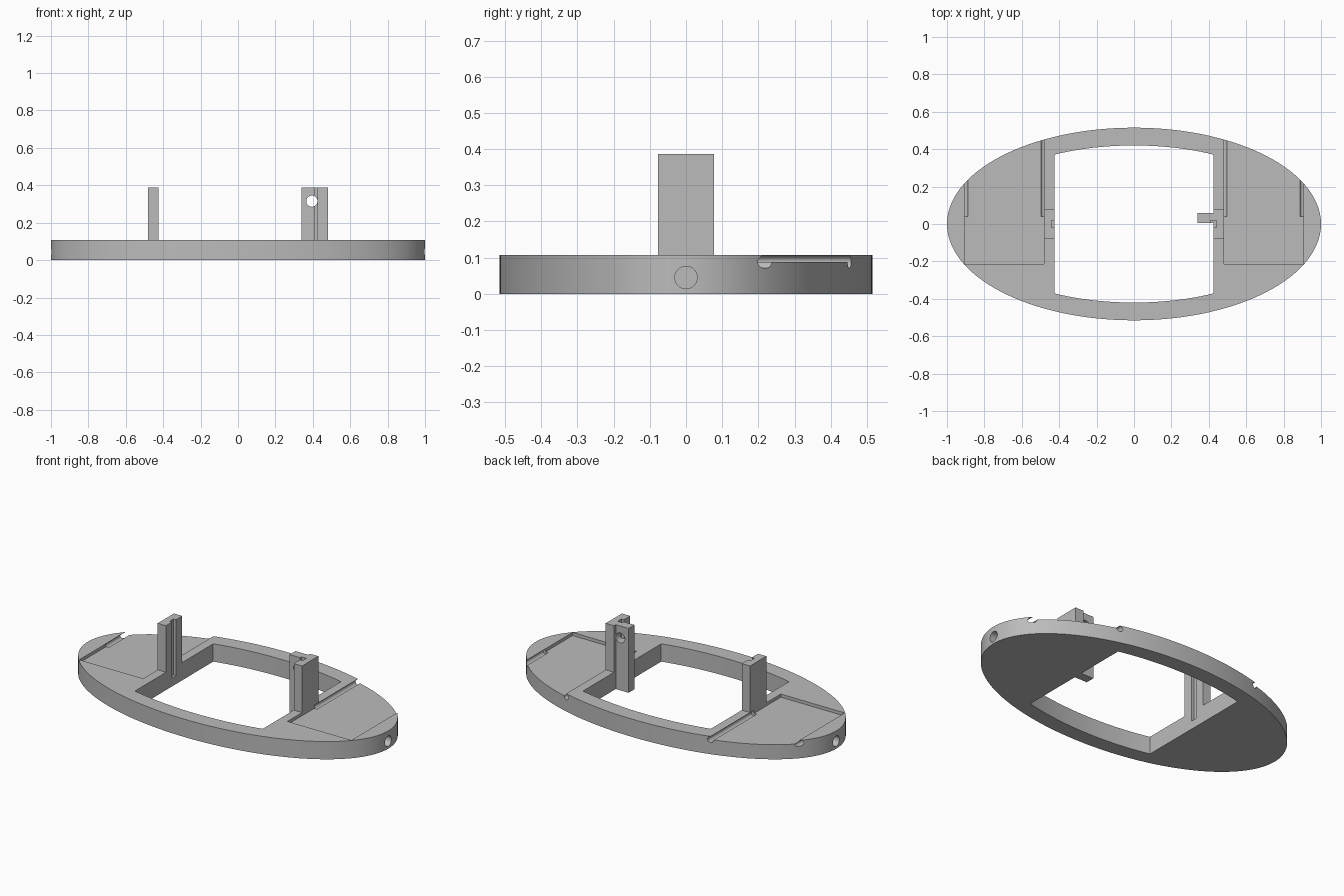
import bpy, bmesh, math
from mathutils import Matrix

cube = bpy.data.objects.get("Cube")
if cube:
    bpy.data.objects.remove(cube, do_unlink=True)

gray = bpy.data.materials.new("plain gray")
gray.use_nodes = True
COLOR = (0.5, 0.5, 0.5, 1)
gray.diffuse_color = COLOR
gray.node_tree.nodes["Principled BSDF"].inputs["Base Color"].default_value = COLOR

PLATE_H = 0.107
POST_H = 0.387
HOLE_X = 0.425      # half width of the central opening
RECESS_X = 0.48     # inner edge of each tray
TRAY_X = 0.905      # outer edge of each tray
FLOOR = 0.088       # tray floor height


def add(name, bm):
    bmesh.ops.recalc_face_normals(bm, faces=bm.faces)
    mesh = bpy.data.meshes.new(name)
    bm.to_mesh(mesh)
    bm.free()
    mesh.materials.append(gray)
    obj = bpy.data.objects.new(name, mesh)
    bpy.context.collection.objects.link(obj)
    return obj


def prism(name, points, z0, z1):
    bm = bmesh.new()
    face = bm.faces.new([bm.verts.new((x, y, z0)) for x, y in points])
    top = bmesh.ops.extrude_face_region(bm, geom=[face])["geom"]
    bmesh.ops.translate(bm, vec=(0, 0, z1 - z0),
                        verts=[v for v in top if isinstance(v, bmesh.types.BMVert)])
    return add(name, bm)


def box(name, xs, ys, zs):
    x0, x1 = sorted(xs)
    y0, y1 = ys
    return prism(name, [(x0, y0), (x1, y0), (x1, y1), (x0, y1)], *zs)


def rod(name, center, radius, length, axis):
    bm = bmesh.new()
    turn = Matrix.Rotation(math.pi / 2, 4, "Y" if axis == "x" else "X")
    bmesh.ops.create_cone(bm, cap_ends=True, segments=32, radius1=radius, radius2=radius,
                          depth=length, matrix=Matrix.Translation(center) @ turn)
    return add(name, bm)


def cut(target, cutter):
    mod = target.modifiers.new("cut", "BOOLEAN")
    mod.operation = "DIFFERENCE"
    mod.solver = "EXACT"
    mod.object = cutter
    bpy.context.view_layer.objects.active = target
    bpy.ops.object.modifier_apply(modifier=mod.name)


def cut_all(target, cutters):
    for c in cutters:
        cut(target, c)


# Oval base plate
N = 144
oval = [(math.cos(2 * math.pi * i / N), 0.515 * math.sin(2 * math.pi * i / N)) for i in range(N)]
base = prism("base_plate", oval, 0, PLATE_H)

# Central opening: straight sides, curved front and back
arc = [HOLE_X * (1 - i / 12) for i in range(25)]
back = [(x, 0.42 * math.sqrt(1 - (x / 0.91) ** 2)) for x in arc]
opening = prism("opening_cutter", back + [(-x, -y) for x, y in back], -0.1, 0.3)
cutters = [opening]
slots = {}

for s, side in ((1, "left"), (-1, "right")):
    # Shallow tray open to the back rim, with a round groove along each side
    cutters.append(box(side + "_tray_cutter", (s * RECESS_X, s * TRAY_X), (-0.215, 0.7), (FLOOR, 0.3)))
    for x in (RECESS_X, TRAY_X):
        cutters.append(rod(side + "_groove_cutter", (s * x, 0.34, FLOOR), 0.0175, 0.6, "y"))
    # Blind hole in each end
    cutters.append(rod(side + "_end_hole_cutter", (s * 0.9, 0, 0.045), 0.031, 0.4, "x"))
    # Vertical slot shared by plate and post
    slots[side] = box(side + "_slot_cutter", (s * 0.41, s * 0.442), (-0.018, 0.018), (0.05, 0.6))
    cutters.append(slots[side])
cut_all(base, cutters)

# Upright posts
parts = [base]
for s, side in ((1, "left"), (-1, "right")):
    post = box(side + "_post", (s * HOLE_X, s * RECESS_X), (-0.077, 0.077), (PLATE_H, POST_H))
    cut(post, slots[side])
    parts.append(post)

# Drilled bracket on the left post
bracket = box("bracket", (0.34, HOLE_X), (0.005, 0.06), (0, POST_H))
pin = rod("pin_hole_cutter", (0.395, 0, 0.315), 0.03, 0.4, "y")
cut_all(bracket, [slots["left"], pin])
parts.append(bracket)

for c in cutters + [pin]:
    bpy.data.objects.remove(c, do_unlink=True)

# Smooth curved walls, keep corners sharp
bpy.ops.object.select_all(action="DESELECT")
for p in parts:
    p.select_set(True)
bpy.context.view_layer.objects.active = base
bpy.ops.object.shade_smooth_by_angle(angle=math.radians(30))
